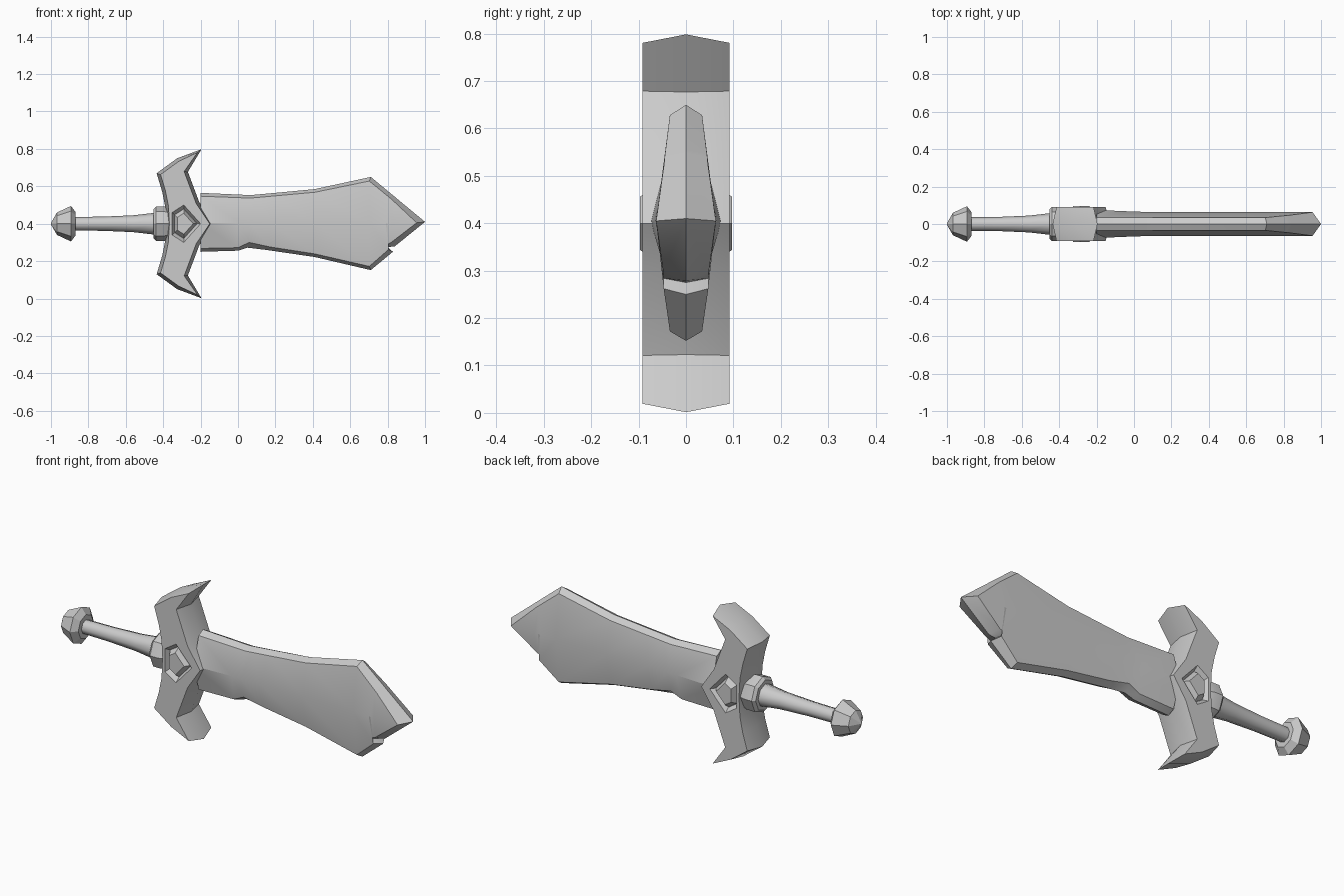
import bpy, bmesh
from math import pi, cos, sin
from mathutils import Vector

if "Cube" in bpy.data.objects:
    bpy.data.objects.remove(bpy.data.objects["Cube"])

ZC = 0.4  # height of the sword's long axis


def finish(name, bm, angle=0.5):
    bmesh.ops.remove_doubles(bm, verts=bm.verts[:], dist=1e-4)
    bmesh.ops.recalc_face_normals(bm, faces=bm.faces[:])
    me = bpy.data.meshes.new(name)
    bm.to_mesh(me)
    bm.free()
    ob = bpy.data.objects.new(name, me)
    bpy.context.collection.objects.link(ob)
    bpy.ops.object.select_all(action='DESELECT')
    ob.select_set(True)
    bpy.context.view_layer.objects.active = ob
    bpy.ops.object.shade_smooth_by_angle(angle=angle)
    return ob


def bridge(bm, a, b):
    n = len(a)
    for i in range(n):
        bm.faces.new((a[i], a[(i + 1) % n], b[(i + 1) % n], b[i]))


def lathe(name, profile, sides=8, angle=0.9):
    """Revolve (x, radius) pairs around the long axis."""
    bm = bmesh.new()
    rings = [[bm.verts.new((x, r * sin(2 * pi * k / sides), ZC + r * cos(2 * pi * k / sides)))
              for k in range(sides)] for x, r in profile]
    for a, b in zip(rings, rings[1:]):
        bridge(bm, a, b)
    bm.faces.new(rings[0])
    bm.faces.new(rings[-1])
    return finish(name, bm, angle)


def loop(bm, pts, y):
    return [bm.verts.new((x, y, z)) for x, z in pts]


def inset(pts, d, limit):
    """Move a clockwise outline inward by d with limited mitres."""
    out = []
    for i, p in enumerate(pts):
        p = Vector(p)
        a = (p - Vector(pts[i - 1])).normalized()
        b = (Vector(pts[(i + 1) % len(pts)]) - p).normalized()
        na, nb = Vector((a.y, -a.x)), Vector((b.y, -b.x))
        m = (na + nb).normalized()
        out.append(p + m * min(d / max(m.dot(na), 0.1), limit))
    return out


# Handle parts
lathe("pommel", [(-1.0, 0.004), (-0.968, 0.06), (-0.893, 0.095), (-0.868, 0.062)], angle=0.4)
lathe("grip", [(-0.875, 0.036), (-0.72, 0.038), (-0.56, 0.045), (-0.43, 0.06)])
lathe("collar", [(-0.452, 0.078), (-0.438, 0.092), (-0.395, 0.092), (-0.37, 0.085)], angle=0.4)

# Guard: winged outline with bevelled rim and a sunken socket on each face
half = [(-0.385, 0.0), (-0.39, 0.095), (-0.405, 0.17), (-0.435, 0.27), (-0.325, 0.35),
        (-0.195, 0.3985), (-0.268, 0.277), (-0.207, 0.115), (-0.13, 0.0)]
outline = [(x, ZC + z) for x, z in half] + [(x, ZC - z) for x, z in half[-2:0:-1]]
rim = inset(outline, 0.018, 0.028)


def pentagon(s):
    pts = [(-0.062, 0.06), (0, 0.1), (0.09, 0), (0, -0.1), (-0.062, -0.06)]
    return [(-0.29 + x * s, ZC + z * s) for x, z in pts]


def loop_edges(bm, vs):
    return [bm.edges.get((vs[i - 1], vs[i])) or bm.edges.new((vs[i - 1], vs[i]))
            for i in range(len(vs))]


bm = bmesh.new()
ridge = loop(bm, outline, 0)
for s in (-1, 1):
    face = loop(bm, rim, s * 0.092)
    bridge(bm, ridge, face)
    hole = loop(bm, pentagon(1.0), s * 0.092)
    bmesh.ops.triangle_fill(bm, use_beauty=True, normal=(0, s, 0),
                            edges=loop_edges(bm, face) + loop_edges(bm, hole))
    floor = loop(bm, pentagon(0.8), s * 0.068)
    bridge(bm, hole, floor)
    bm.faces.new(floor)
finish("guard", bm)

# Gems seated in the sockets
for s, side in ((-1, "front"), (1, "back")):
    bm = bmesh.new()
    base, table = loop(bm, pentagon(0.8), s * 0.066), loop(bm, pentagon(0.56), s * 0.097)
    bridge(bm, base, table)
    bm.faces.new(base)
    bm.faces.new(table)
    finish("gem_" + side, bm, 0.3)

# Blade stations: top edge, top bevel, middle, bottom bevel, bottom edge as (x, y, z)
stations = [
    [(-0.20, 0, .565), (-0.20, .035, .547), (-0.20, .075, .405), (-0.20, .035, .268), (-0.20, 0, .25)],
    [(.065, 0, .553), (.065, .034, .537), (.01, .066, .405), (.0, .036, .272), (.0, 0, .256)],
    [(.10, 0, .556), (.10, .034, .540), (.06, .065, .405), (.06, .040, .300), (.05, 0, .272)],
    [(.20, 0, .565), (.20, .034, .549), (.17, .064, .405), (.17, .036, .276), (.15, 0, .260)],
    [(.41, 0, .585), (.41, .034, .568), (.41, .063, .405), (.41, .034, .239), (.41, 0, .222)],
    [(.71, 0, .65), (.702, .034, .628), (.70, .063, .405), (.702, .034, .172), (.71, 0, .152)],
    [(.825, 0, .555), (.80, .044, .548), (.79, .063, .405), (.805, .047, .262), (.828, 0, .25)],
    [(.835, 0, .547), (.81, .045, .540), (.80, .063, .405), (.78, .047, .284), (.80, 0, .275)],
    [(.85, 0, .534), (.825, .046, .527), (.82, .063, .405), (.815, .048, .297), (.838, 0, .279)],
    [(1.0, 0, .41), (.955, .063, .405), (.955, .063, .405), (.955, .063, .405), (1.0, 0, .41)],
]
bm = bmesh.new()
for s in (-1, 1):
    rows = [[bm.verts.new((x, s * y, z)) for x, y, z in st] for st in stations]
    for a, b in zip(rows, rows[1:]):
        for i in range(4):
            bm.faces.new((a[i], a[i + 1], b[i + 1], b[i]))
    bm.faces.new(rows[0])
finish("blade", bm, 0.5)
